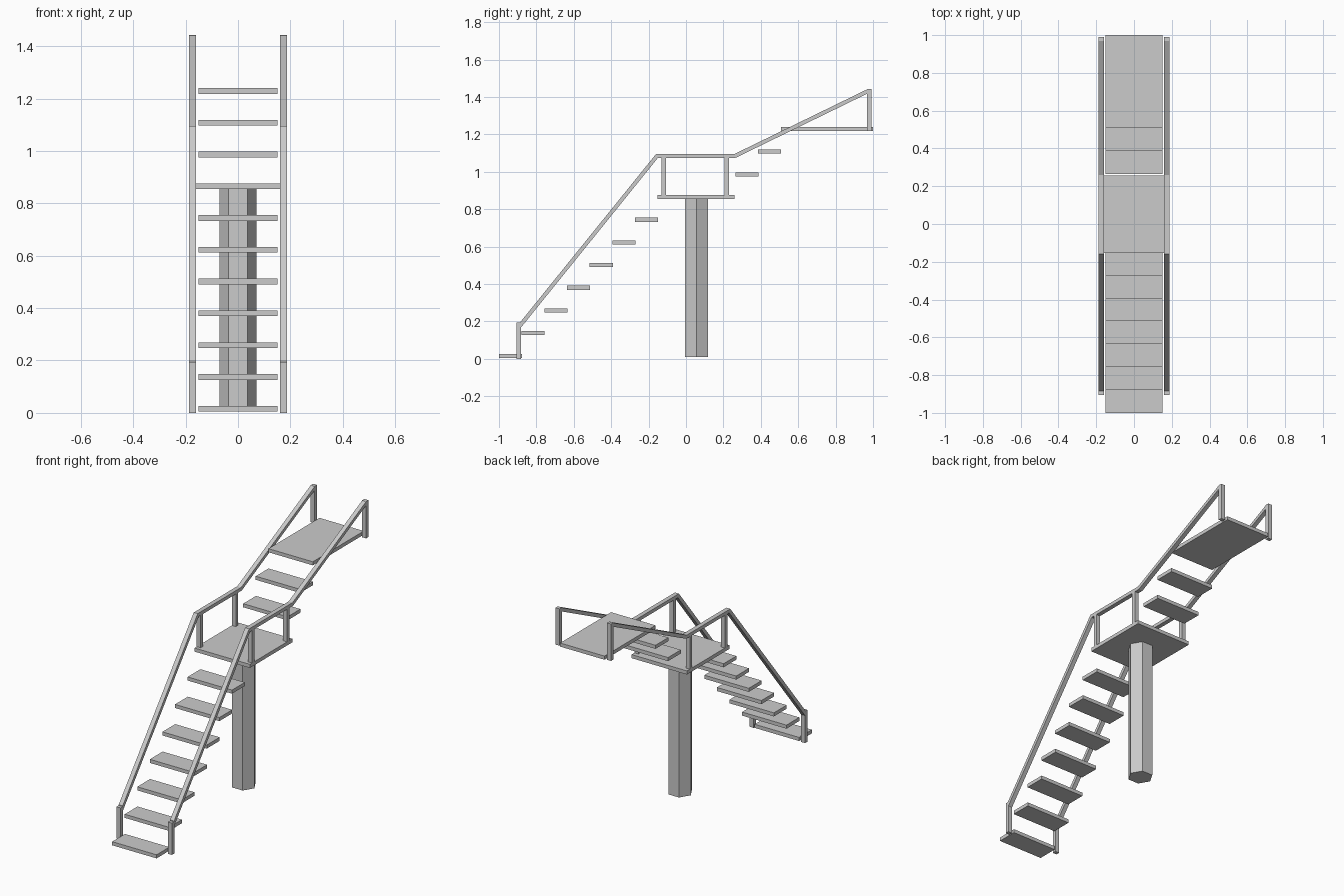
import bpy, bmesh, math
from mathutils import Vector

if "Cube" in bpy.data.objects:
    bpy.data.objects.remove(bpy.data.objects["Cube"])

RUN, RISE = 0.1213, 0.1213      # stair pitch
THICK = 0.022                   # slab thickness
Z0 = 0.005                      # underside of the lowest tread
RAIL_IN, RAIL_OUT = 0.160, 0.187


def finish(name, bm):
    bmesh.ops.recalc_face_normals(bm, faces=bm.faces[:])
    mesh = bpy.data.meshes.new(name)
    bm.to_mesh(mesh)
    bm.free()
    obj = bpy.data.objects.new(name, mesh)
    bpy.context.collection.objects.link(obj)
    return obj


def prism(name, profile, x0, x1):
    """Extrude a (y, z) outline from x0 to x1."""
    bm = bmesh.new()
    face = bm.faces.new([bm.verts.new((x0, y, z)) for y, z in profile])
    ext = bmesh.ops.extrude_face_region(bm, geom=[face])
    moved = [v for v in ext["geom"] if isinstance(v, bmesh.types.BMVert)]
    bmesh.ops.translate(bm, verts=moved, vec=(x1 - x0, 0, 0))
    return finish(name, bm)


def box(name, x0, x1, y0, y1, z0, z1):
    return prism(name, [(y0, z0), (y1, z0), (y1, z1), (y0, z1)], x0, x1)


def slab(name, half_width, y0, y1, level):
    z = Z0 + RISE * level
    return box(name, -half_width, half_width, y0, y1, z, z + THICK)


def strip(path, width):
    """Outline of a mitred band along a (y, z) path with upright ends."""
    pts = [Vector(p) for p in path]
    norms = []
    for a, b in zip(pts, pts[1:]):
        d = (b - a).normalized()
        norms.append(Vector((-d.y, d.x)))
    offs = [Vector((0, width / 2 / norms[0].y))]
    for a, b in zip(norms, norms[1:]):
        m = (a + b).normalized()
        offs.append(m * (width / 2 / m.dot(a)))
    offs.append(Vector((0, width / 2 / norms[-1].y)))
    return ([tuple(p + o) for p, o in zip(pts, offs)]
            + [tuple(p - o) for p, o in reversed(list(zip(pts, offs)))])


# Lower flight
for i in range(7):
    y = -1 + RUN * i
    slab(f"lower_tread_{i + 1}", 0.15, y, y + 0.1235, i)

# Middle landing, wide enough to carry the rail posts
slab("middle_landing", RAIL_OUT, -0.153, 0.258, 7)

# Upper flight and top landing
for i in range(2):
    y = 0.264 + RUN * i
    slab(f"upper_tread_{i + 1}", 0.15, y, y + 0.1235, 8 + i)
slab("top_landing", 0.15, 0.508, 1.0, 10)

# Hexagonal support column under the middle landing
bm = bmesh.new()
bmesh.ops.create_cone(bm, cap_ends=True, segments=6, radius1=0.0715,
                      radius2=0.0715, depth=0.845)
xs = [v.co.x for v in bm.verts]
if max(xs) < 0.07:              # keep corners pointing sideways
    for v in bm.verts:
        v.co.x, v.co.y = v.co.y, -v.co.x
bmesh.ops.translate(bm, verts=bm.verts[:], vec=(0, 0.056, 0.009 + 0.845 / 2))
finish("support_column", bm)

# Handrails and posts on both sides
rail = strip([(-0.884, 0.182), (-0.155, 1.085), (0.262, 1.085),
              (0.972, 1.431)], 0.021)
posts = {
    "bottom_post": (-0.905, -0.882, 0.0, 0.194),
    "landing_front_post": (-0.131, -0.108, 0.870, 1.078),
    "landing_back_post": (0.207, 0.230, 0.870, 1.078),
    "top_post": (0.968, 0.991, 1.217, 1.442),
}
for side, x0, x1 in (("left", -RAIL_OUT, -RAIL_IN), ("right", RAIL_IN, RAIL_OUT)):
    prism(f"{side}_handrail", rail, x0, x1)
    for name, (y0, y1, z0, z1) in posts.items():
        box(f"{side}_{name}", x0, x1, y0, y1, z0, z1)
